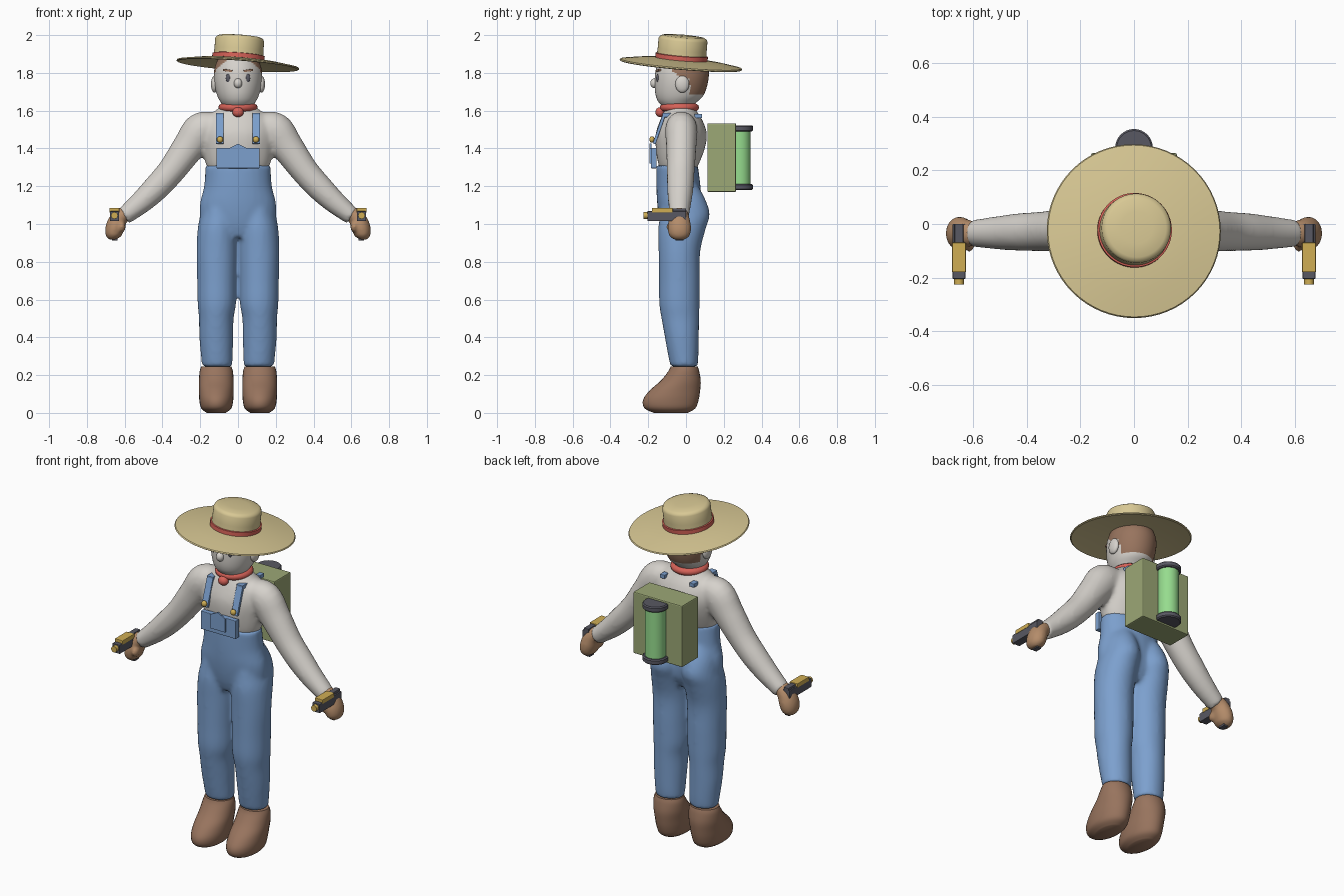
import bpy, bmesh, math
from mathutils import Vector, Matrix

if "Cube" in bpy.data.objects:
    bpy.data.objects.remove(bpy.data.objects["Cube"])


def material(name, r, g, b):
    m = bpy.data.materials.new(name)
    lin = [((c / 255 + 0.055) / 1.055) ** 2.4 for c in (r, g, b)]
    m.diffuse_color = (*lin, 1)
    m.use_nodes = True
    m.node_tree.nodes["Principled BSDF"].inputs["Base Color"].default_value = m.diffuse_color
    return m


DENIM = material("denim blue", 124, 160, 206)
CLOTH = material("off white", 214, 210, 204)
STRAW = material("straw", 216, 200, 148)
RED = material("red cloth", 214, 98, 88)
BROWN = material("brown", 152, 116, 94)
TAN = material("tan leather", 180, 140, 106)
OLIVE = material("olive", 156, 168, 118)
GREEN = material("glass green", 150, 220, 142)
DARK = material("dark metal", 88, 88, 98)
GOLD = material("gold", 208, 174, 84)


def finish(name, bm, mat, mirror=False, voxel=0, bevel=0, smooth=True):
    bmesh.ops.recalc_face_normals(bm, faces=bm.faces)
    me = bpy.data.meshes.new(name)
    bm.to_mesh(me)
    bm.free()
    ob = bpy.data.objects.new(name, me)
    bpy.context.collection.objects.link(ob)
    me.materials.append(mat)
    if smooth:
        bpy.ops.object.select_all(action='DESELECT')
        ob.select_set(True)
        bpy.context.view_layer.objects.active = ob
        bpy.ops.object.shade_smooth_by_angle(angle=math.radians(40))
    if bevel:
        b = ob.modifiers.new("bevel", 'BEVEL')
        b.width, b.segments = bevel, 2
    if mirror:
        m = ob.modifiers.new("mirror", 'MIRROR')
        m.use_mirror_merge = False
    if voxel:  # fuse overlapping volumes into one soft body
        r = ob.modifiers.new("fuse", 'REMESH')
        r.mode, r.voxel_size, r.use_smooth_shade = 'VOXEL', voxel, True
        s = ob.modifiers.new("soften", 'SMOOTH')
        s.factor, s.iterations = 0.5, 6
    return ob


def spline(rows, steps):
    out = []
    for i in range(len(rows) - 1):
        a, b = rows[max(i - 1, 0)], rows[i]
        c, d = rows[i + 1], rows[min(i + 2, len(rows) - 1)]
        for k in range(steps):
            t = k / steps
            out.append([0.5 * (2 * q + (r - p) * t + (2 * p - 5 * q + 4 * r - s) * t * t
                               + (3 * q - p - 3 * r + s) * t ** 3)
                        for p, q, r, s in zip(a, b, c, d)])
    return out + [list(rows[-1])]


def loft(bm, rows, segs=28, steps=4, upright=True):
    """Elliptical rings; each row is x, z, y, side radius, depth radius."""
    rows = spline(rows, steps)
    rings = []
    for i, (x, z, y, rs, ry) in enumerate(rows):
        p, n = rows[max(i - 1, 0)], rows[min(i + 1, len(rows) - 1)]
        t = Vector((0, 0, 1)) if upright else Vector((n[0] - p[0], 0, n[1] - p[1])).normalized()
        side = Vector((0, 1, 0)).cross(t)
        rings.append([bm.verts.new(Vector((x, y, z)) + side * rs * math.cos(a) + Vector((0, ry * math.sin(a), 0)))
                      for a in (2 * math.pi * k / segs for k in range(segs))])
    for a, b in zip(rings, rings[1:]):
        for k in range(segs):
            j = (k + 1) % segs
            bm.faces.new((a[k], a[j], b[j], b[k]))
    bm.faces.new(rings[0][::-1])
    bm.faces.new(rings[-1])


def ball(bm, loc, size):
    bmesh.ops.create_uvsphere(bm, u_segments=20, v_segments=12, radius=1,
                              matrix=Matrix.Translation(loc) @ Matrix.Diagonal((*size, 1)))


def box(bm, lo, hi, rot=None):
    lo, hi = Vector(lo), Vector(hi)
    bmesh.ops.create_cube(bm, size=1, matrix=Matrix.Translation((lo + hi) / 2)
                          @ (rot or Matrix()) @ Matrix.Diagonal((*(hi - lo), 1)))


def part(name, mat, kind, items, **kw):
    bm = bmesh.new()
    for args in items:
        kind(bm, *args)
    return finish(name, bm, mat, **kw)


def lathe(name, mat, prof, segs=64):
    bm = bmesh.new()
    vs = [bm.verts.new((r, 0, z)) for r, z in prof]
    es = [bm.edges.new(p) for p in zip(vs, vs[1:])]
    bmesh.ops.spin(bm, geom=vs + es, axis=(0, 0, 1), cent=(0, 0, 0), angle=2 * math.pi, steps=segs)
    bmesh.ops.remove_doubles(bm, verts=bm.verts, dist=0.0004)
    return finish(name, bm, mat)


# Trousers: hips and legs fused
legs = [(.11, .245, -.01, .08, .072), (.112, .3, -.014, .084, .08), (.115, .4, -.022, .09, .09),
        (.115, .5, -.03, .092, .1), (.112, .58, -.035, .102, .107), (.112, .7, -.035, .104, .108),
        (.112, .85, -.035, .107, .11), (.108, .97, -.022, .106, .125), (.1, 1.05, -.006, .1, .132),
        (.095, 1.13, -.012, .09, .115), (.085, 1.2, -.025, .07, .09)]
hips = [(0, .93, -.035, .14, .08), (0, 1.0, -.03, .195, .107), (0, 1.1, -.035, .203, .117),
        (0, 1.2, -.04, .18, .117), (0, 1.31, -.047, .173, .11)]
part("trousers", DENIM, loft, [(legs,), (hips,)], mirror=True, voxel=.012)

# Shirt: chest and sleeves fused
chest = [(0, 1.26, -.04, .14, .08), (0, 1.31, -.04, .168, .105), (0, 1.4, -.03, .19, .13),
         (0, 1.48, -.025, .2, .135), (0, 1.55, -.025, .185, .112), (0, 1.6, -.03, .12, .085),
         (0, 1.64, -.03, .07, .07)]
sleeve = [(.1, 1.53, -.025, .06, .07), (.19, 1.5, -.025, .095, .085), (.26, 1.41, -.025, .086, .08),
          (.35, 1.285, -.028, .074, .074), (.43, 1.195, -.03, .07, .07), (.51, 1.118, -.033, .061, .062),
          (.605, 1.04, -.035, .047, .05)]
part("shirt", CLOTH, loft, [(chest,), (sleeve, 28, 4, False)], mirror=True, voxel=.012)

# Shoes
shoe = [(.115, 0, -.08, .05, .09), (.115, .025, -.085, .08, .135), (.115, .07, -.08, .09, .147),
        (.115, .12, -.058, .092, .133), (.115, .17, -.028, .092, .106), (.115, .22, -.012, .088, .082),
        (.115, .245, -.01, .08, .072)]
part("shoes", BROWN, loft, [(shoe,)], mirror=True)

# Hands with thumbs
bm = bmesh.new()
loft(bm, [(.575, 1.065, -.035, .035, .04), (.625, 1.035, -.035, .045, .052), (.65, .985, -.035, .05, .062),
          (.66, .94, -.035, .042, .055), (.66, .918, -.035, .02, .03)], upright=False)
ball(bm, (.615, -.07, .985), (.02, .035, .03))
finish("hands", bm, TAN, mirror=True, voxel=.008)

# Head, with hair coloured over the back
bm = bmesh.new()
loft(bm, [(0, 1.59, -.03, .05, .05), (0, 1.635, -.045, .085, .092), (0, 1.68, -.034, .11, .126),
          (0, 1.75, -.025, .126, .141), (0, 1.82, -.02, .125, .139), (0, 1.89, -.02, .1, .11)], 64, 10)
head = finish("head", bm, CLOTH)
head.data.materials.append(BROWN)
for f in head.data.polygons:
    y, z = f.center.y, f.center.z
    f.material_index = int((y > .02 and z > 1.685) or (z > 1.77 and y > -.08 + (1.82 - z)))
part("nose", CLOTH, ball, [((0, -.167, 1.745), (.022, .022, .026))])
part("ears", CLOTH, ball, [((.125, -.02, 1.74), (.018, .037, .045))], mirror=True)
part("eyes", DARK, ball, [((.05, -.149, 1.772), (.015, .009, .024))], mirror=True)
part("eyebrows", BROWN, box, [((.028, -.154, 1.807), (.078, -.138, 1.818),
                              Matrix.Rotation(.3, 4, 'Z') @ Matrix.Rotation(-.12, 4, 'Y'))], mirror=True)

# Neckerchief
scarf = lathe("neckerchief", RED, [(.079 + .025 * math.cos(a), .022 * math.sin(a))
                                   for a in (2 * math.pi * k / 12 for k in range(13))], 40)
scarf.location = (0, -.035, 1.617)
part("neckerchief_knot", RED, ball, [((0, -.137, 1.592), (.03, .025, .026))])

# Tilted straw hat
hat = [lathe("hat_brim", STRAW, [(.1, .022), (.13, .021), (.23, .011), (.322, -.004), (.326, -.01),
                                 (.32, -.014), (.23, .0), (.1, .008)]),
       lathe("hat_crown", STRAW, [(.134, .01), (.13, .07), (.13, .122), (.124, .134), (.11, .141),
                                  (.06, .146), (0, .147)]),
       lathe("hat_band", RED, [(.133, .018), (.139, .02), (.139, .043), (.132, .045)])]
for ob in hat:
    ob.location = (0, -.026, 1.853)
    ob.rotation_euler = (-.083, .072, 0)

# Bib, pocket, straps and buttons
part("bib", DENIM, box, [((-.115, -.185, 1.295), (.115, -.155, 1.402))], bevel=.003, smooth=False)
bm = bmesh.new()
outline = [(-.05, 1.32), (.05, 1.32), (.05, 1.4), (0, 1.425), (-.05, 1.4)]
pocket = bm.faces.new([bm.verts.new((x, -.192, z)) for x, z in outline])
new = bmesh.ops.extrude_face_region(bm, geom=[pocket])["geom"]
bmesh.ops.translate(bm, verts=[v for v in new if isinstance(v, bmesh.types.BMVert)], vec=(0, .009, 0))
finish("bib_pocket", bm, DENIM, smooth=False)
part("straps", DENIM, box, [((.077, -.15, 1.42), (.117, -.134, 1.585), Matrix.Rotation(-.33, 4, 'X')),
                            ((.077, -.125, 1.565), (.117, -.075, 1.587)),
                            ((.082, .045, 1.56), (.112, .085, 1.582))],
     mirror=True, bevel=.002, smooth=False)
part("buttons", GOLD, ball, [((.095, -.18, 1.447), (.017, .014, .017))], mirror=True)

# Backpack with glass canister
part("backpack", OLIVE, box, [((-.16, .113, 1.17), (.16, .265, 1.533))], bevel=.006, smooth=False)
tank = lathe("canister_glass", GREEN, [(0, 1.2), (.057, 1.2), (.057, 1.5), (0, 1.5)], 32)
caps = [lathe("canister_cap", DARK, [(0, z), (.064, z), (.07, z + .006), (.07, z + .026),
                                     (.064, z + .032), (0, z + .032)], 32) for z in (1.18, 1.49)]
for ob in [tank] + caps:
    ob.location = (0, .285, 0)

# Hand-held blasters
part("blaster_body", DARK, box, [((.63, -.205, 1.015), (.678, .0, 1.068)),
                                 ((.638, -.07, 1.06), (.67, 0, 1.082)),
                                 ((.638, -.055, .912), (.668, -.012, 1.03))],
     mirror=True, bevel=.003, smooth=False)
part("blaster_slide", GOLD, box, [((.628, -.18, 1.06), (.68, -.07, 1.085))], mirror=True, bevel=.003, smooth=False)
bm = bmesh.new()
bmesh.ops.create_cone(bm, cap_ends=True, segments=16, radius1=.018, radius2=.018, depth=.035,
                      matrix=Matrix.Translation((.654, -.208, 1.045)) @ Matrix.Rotation(math.pi / 2, 4, 'X'))
finish("blaster_nozzle", bm, GOLD, mirror=True)
